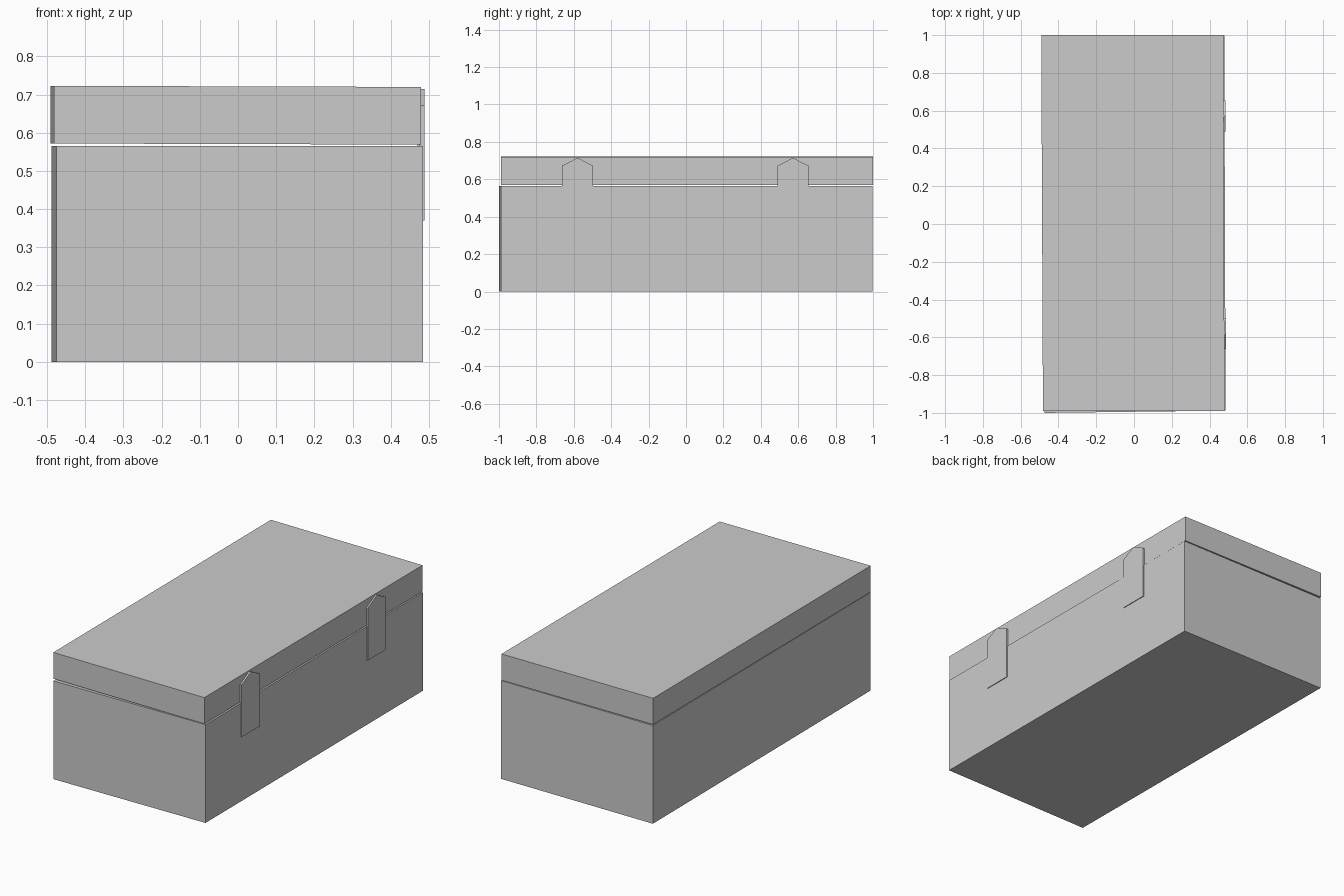
import bpy

if "Cube" in bpy.data.objects:
    bpy.data.objects.remove(bpy.data.objects["Cube"])


def prism(name, bottom, top):
    """Closed solid joining two matching outlines."""
    n = len(bottom)
    faces = [tuple(reversed(range(n))), tuple(range(n, 2 * n))]
    faces += [(i, (i + 1) % n, (i + 1) % n + n, i + n) for i in range(n)]
    mesh = bpy.data.meshes.new(name)
    mesh.from_pydata(list(bottom) + list(top), [], faces)
    obj = bpy.data.objects.new(name, mesh)
    bpy.context.collection.objects.link(obj)
    return obj


# Box body, very slightly askew
body = [(-0.475, -1.0), (0.485, -0.988), (0.478, 0.998), (-0.488, 0.998)]
prism("box_body", [(x, y, 0.0) for x, y in body], [(x, y, 0.565) for x, y in body])

# Lid resting just above the body, tilted a touch down to the right
lid = [(-0.482, -0.99), (0.479, -0.99), (0.474, 1.0), (-0.491, 1.0)]
tilt = -0.003
prism("lid",
      [(x, y, 0.5705 + tilt * x) for x, y in lid],
      [(x, y, 0.7215 + tilt * x) for x, y in lid])

# Pointed hinge straps on the right side
half = 0.083
for name, y, outer in (("front_strap", -0.58, 0.488), ("back_strap", 0.572, 0.484)):
    outline = [(y - half, 0.37), (y + half, 0.37), (y + half, 0.672),
               (y, 0.715), (y - half, 0.672)]
    prism(name, [(outer - 0.014, a, z) for a, z in outline],
          [(outer, a, z) for a, z in outline])
